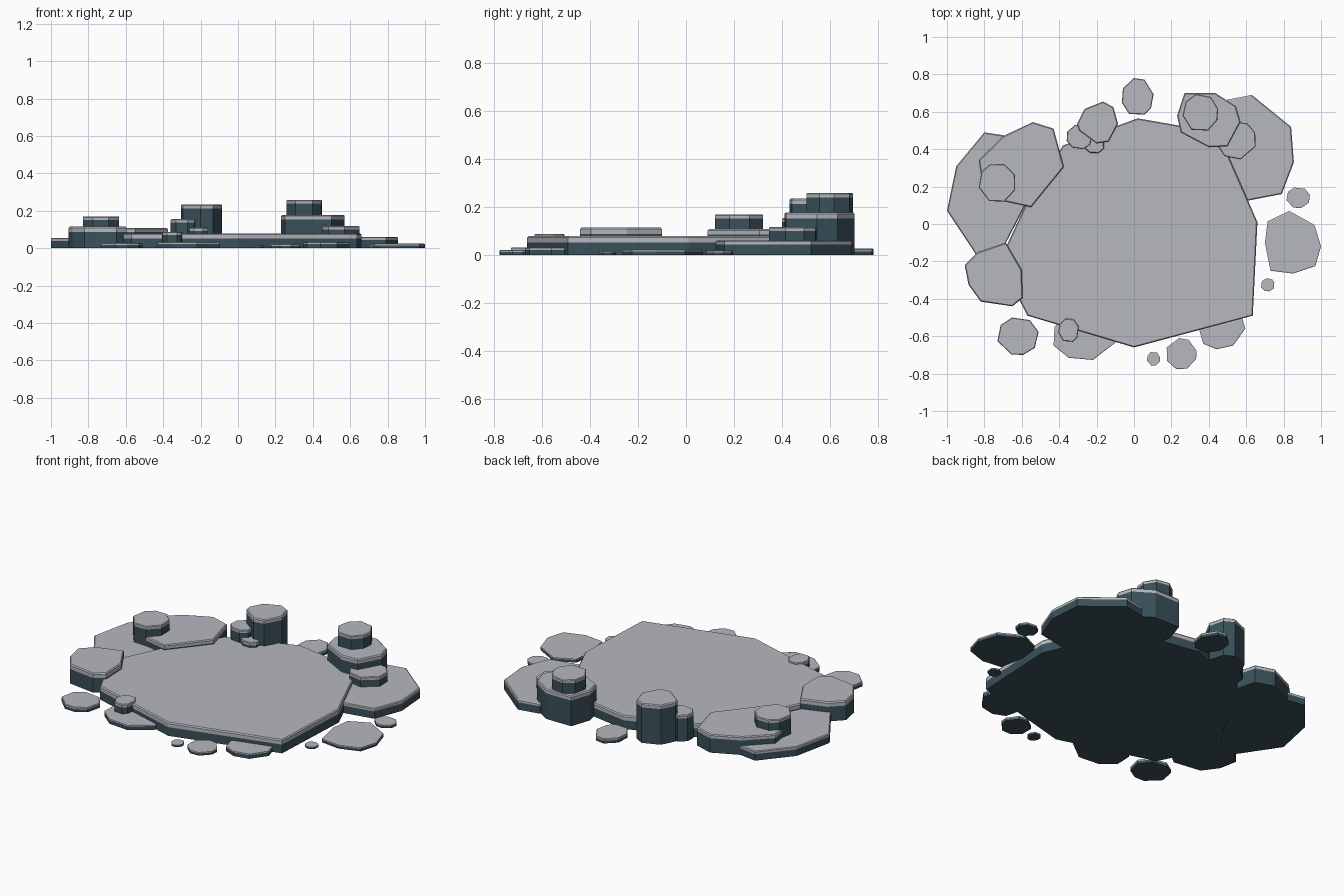
import bpy, bmesh, math, random

random.seed(4)

def material(name, rgb):
    m = bpy.data.materials.new(name)
    m.diffuse_color = (*rgb, 1)
    return m

TOP = material("pale grey stone", (0.47, 0.48, 0.52))
SIDE = material("dark slate", (0.042, 0.082, 0.102))

def rock(name, outline, top, base=0.0, lip=0.022, inset=0.006):
    """Prism rock: dark wall, pale lip tapering to a flat pale top."""
    area = sum(a[0] * b[1] - b[0] * a[1] for a, b in zip(outline, outline[1:] + outline[:1]))
    if area < 0:
        outline = outline[::-1]
    n = len(outline)
    cx = sum(p[0] for p in outline) / n
    cy = sum(p[1] for p in outline) / n
    bm = bmesh.new()
    rings = []
    for z, d in ((base, 0), (top - lip, 0), (top - lip * 0.25, 0), (top, inset)):
        ring = []
        for x, y in outline:
            s = 1 - d / max(math.hypot(x - cx, y - cy), 0.02)
            ring.append(bm.verts.new((cx + (x - cx) * s, cy + (y - cy) * s, z)))
        rings.append(ring)
    bm.faces.new(rings[0][::-1])
    for k in range(3):
        for i in range(n):
            j = (i + 1) % n
            f = bm.faces.new((rings[k][i], rings[k][j], rings[k + 1][j], rings[k + 1][i]))
            f.material_index = 0 if k else 1
    bm.faces.new(rings[3])
    bm.faces.ensure_lookup_table()
    bm.faces[0].material_index = 1
    me = bpy.data.meshes.new(name)
    bm.to_mesh(me)
    bm.free()
    me.materials.append(TOP)
    me.materials.append(SIDE)
    ob = bpy.data.objects.new(name, me)
    bpy.context.collection.objects.link(ob)

def pebble(name, x0, x1, y0, y1, top, base=0.0, lip=0.018, n=8):
    """Irregular n-sided rock fitted to a footprint box."""
    pts = []
    for i in range(n):
        a = (i + random.uniform(-0.22, 0.22)) * math.tau / n + 0.3
        pts.append((math.cos(a), math.sin(a)))
    lo = [min(p[k] for p in pts) for k in (0, 1)]
    hi = [max(p[k] for p in pts) for k in (0, 1)]
    pts = [(x0 + (p[0] - lo[0]) / (hi[0] - lo[0]) * (x1 - x0),
            y0 + (p[1] - lo[1]) / (hi[1] - lo[1]) * (y1 - y0)) for p in pts]
    rock(name, pts, top, base, min(lip, top * 0.4), 0.004)

# Central plate
rock("central_plate", [(0.02, 0.565), (0.45, 0.49), (0.61, 0.125), (0.66, 0.01), (0.635, -0.49),
     (0, -0.66), (-0.57, -0.49), (-0.72, -0.2), (-0.58, 0.1), (-0.38, 0.42)], 0.08, lip=0.028)

# Large side slabs
rock("left_slab", [(-1, 0.07), (-0.95, 0.31), (-0.80, 0.49), (-0.60, 0.46), (-0.5, 0.2),
     (-0.58, 0.1), (-0.69, -0.11), (-0.84, -0.17)], 0.055, lip=0.016)
rock("left_upper_slab", [(-0.54, 0.545), (-0.43, 0.51), (-0.375, 0.305), (-0.55, 0.09),
     (-0.715, 0.125), (-0.81, 0.21), (-0.83, 0.34), (-0.70, 0.47)], 0.108)
rock("left_front_rock", [(-0.685, -0.10), (-0.6, -0.245), (-0.595, -0.395), (-0.65, -0.44),
     (-0.82, -0.415), (-0.885, -0.325), (-0.905, -0.22), (-0.835, -0.15)], 0.115, lip=0.028)
rock("right_slab", [(0.63, 0.69), (0.84, 0.52), (0.855, 0.33), (0.79, 0.16), (0.61, 0.125),
     (0.42, 0.25), (0.36, 0.5), (0.5, 0.665)], 0.06, lip=0.016)
rock("right_outer_slab", [(0.83, 0.07), (0.965, -0.005), (1, -0.12), (0.97, -0.225),
     (0.85, -0.265), (0.73, -0.25), (0.70, -0.10), (0.715, 0.015)], 0.024, lip=0.009)

# Standing columns at the back
rock("back_column", [(-0.165, 0.655), (-0.11, 0.625), (-0.085, 0.535), (-0.135, 0.44),
     (-0.2, 0.43), (-0.295, 0.5), (-0.305, 0.535), (-0.265, 0.615)], 0.235)
rock("stacked_rock_lower", [(0.27, 0.70), (0.435, 0.70), (0.545, 0.63), (0.57, 0.545),
     (0.50, 0.415), (0.4, 0.41), (0.25, 0.49), (0.23, 0.58)], 0.178, lip=0.025)
pebble("stacked_rock_upper", 0.26, 0.45, 0.50, 0.695, 0.258, 0.15)
pebble("stacked_rock_step", 0.44, 0.65, 0.345, 0.55, 0.118)
pebble("left_column", -0.83, -0.635, 0.12, 0.32, 0.17, 0.04)
pebble("back_column_step", -0.36, -0.225, 0.40, 0.53, 0.155)
pebble("back_column_small_step", -0.26, -0.16, 0.38, 0.46, 0.11, 0.05)

# Low rocks along the front edge
rock("front_left_rock", [(-0.43, -0.65), (-0.35, -0.715), (-0.22, -0.727), (-0.10, -0.635),
     (-0.15, -0.5), (-0.35, -0.48), (-0.425, -0.55)], 0.032, lip=0.01)
rock("front_right_rock", [(0.575, -0.49), (0.595, -0.56), (0.53, -0.65), (0.44, -0.67),
     (0.37, -0.64), (0.345, -0.55), (0.45, -0.45)], 0.032, lip=0.01)
pebble("front_post", -0.405, -0.295, -0.63, -0.505, 0.088, 0.02)

# Loose stepping stones
for name, box, top in (("back_stone", (-0.065, 0.105, 0.585, 0.78), 0.027),
                       ("right_stone", (0.815, 0.94, 0.085, 0.195), 0.02),
                       ("right_small_stone", (0.68, 0.75, -0.36, -0.29), 0.014),
                       ("front_stone", (0.175, 0.335, -0.775, -0.61), 0.022),
                       ("front_small_stone", (0.07, 0.14, -0.757, -0.685), 0.014),
                       ("left_stone", (-0.73, -0.51, -0.70, -0.50), 0.027)):
    pebble(name, *box, top)
